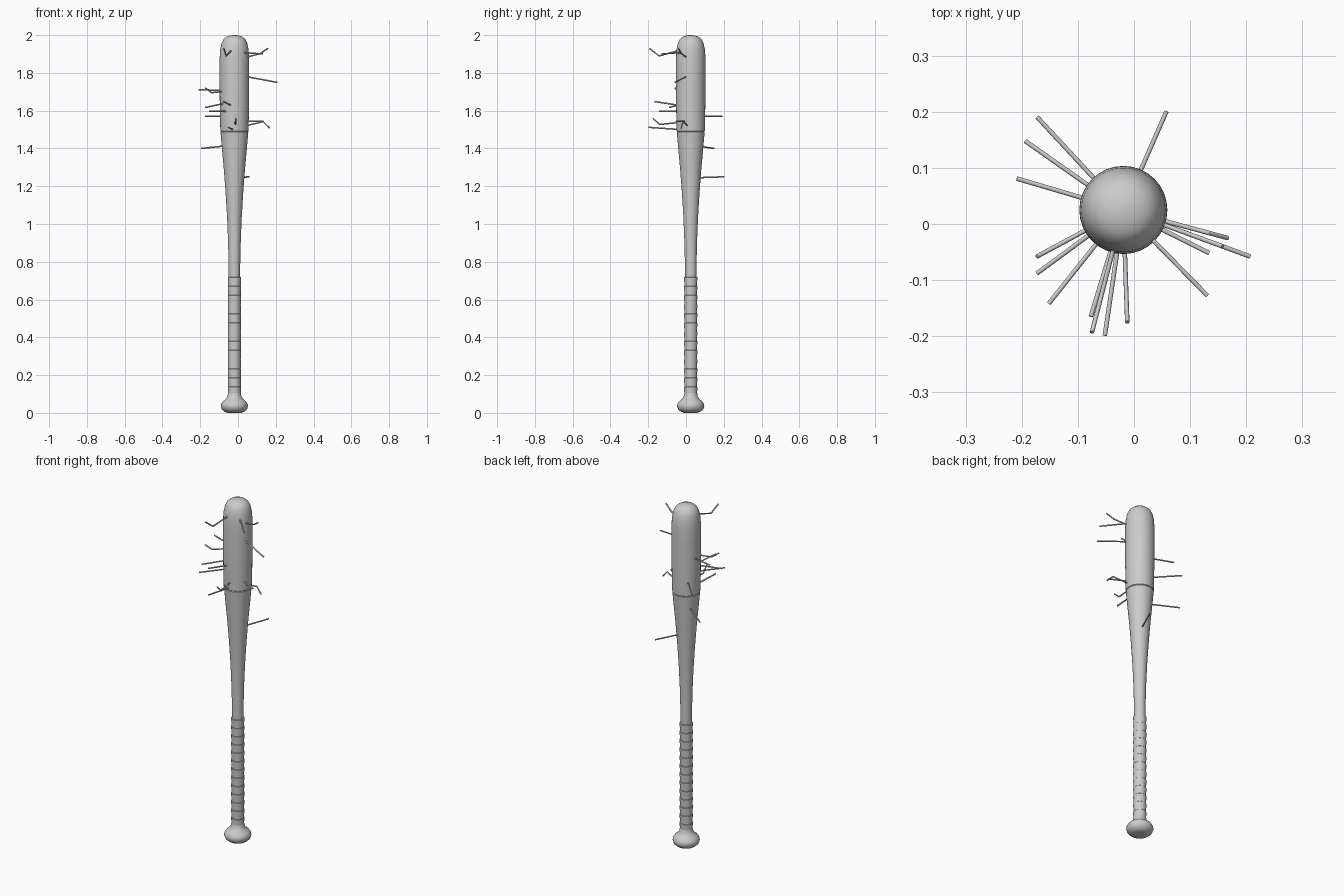
import bpy, bmesh, math
from mathutils import Vector

if "Cube" in bpy.data.objects:
    bpy.data.objects.remove(bpy.data.objects["Cube"])

CX, CY = -0.019, 0.025   # bat axis
SIDES = 32

grey = bpy.data.materials.new("plain light grey")
grey.diffuse_color = (0.6, 0.6, 0.6, 1)
grey.use_nodes = True
grey.node_tree.nodes["Principled BSDF"].inputs["Base Color"].default_value = grey.diffuse_color


def finish(name, bm, angle):
    bmesh.ops.recalc_face_normals(bm, faces=bm.faces)
    me = bpy.data.meshes.new(name)
    bm.to_mesh(me)
    bm.free()
    me.materials.append(grey)
    ob = bpy.data.objects.new(name, me)
    bpy.context.collection.objects.link(ob)
    bpy.ops.object.select_all(action='DESELECT')
    ob.select_set(True)
    bpy.context.view_layer.objects.active = ob
    bpy.ops.object.shade_smooth_by_angle(angle=math.radians(angle))
    return ob


def bridge(bm, a, b):
    n = len(a)
    for i in range(n):
        bm.faces.new((a[i], a[(i + 1) % n], b[(i + 1) % n], b[i]))


def lathe(name, profile, angle=40):
    """Turn (radius, z) points round the bat axis and cap both ends."""
    bm = bmesh.new()
    rings = []
    for r, z in profile:
        rings.append([bm.verts.new((CX + r * math.cos(2 * math.pi * i / SIDES),
                                    CY + r * math.sin(2 * math.pi * i / SIDES), z))
                      for i in range(SIDES)])
    for a, b in zip(rings, rings[1:]):
        bridge(bm, a, b)
    bm.faces.new(rings[0])
    bm.faces.new(rings[-1])
    return finish(name, bm, angle)


# Knob at the foot
lathe("knob", [(0.035, 0.0), (0.052, 0.006), (0.066, 0.018), (0.072, 0.034),
               (0.070, 0.048), (0.060, 0.062), (0.046, 0.073), (0.037, 0.088),
               (0.033, 0.11)])

# Wrapped grip: overlapping bands of tape
bands, z0, z1 = 13, 0.09, 0.72
grip = []
for i in range(bands):
    h = (z1 - z0) / bands
    grip += [(0.0335, z0 + i * h), (0.0352, z0 + (i + 1) * h - 0.002)]
grip.append((0.030, z1))
lathe("grip", grip, 30)

# Tapered shaft below the seam
lathe("shaft", [(0.030, 0.70), (0.031, 0.80), (0.034, 0.92), (0.039, 1.04),
                (0.047, 1.17), (0.056, 1.29), (0.066, 1.40), (0.0735, 1.486),
                (0.071, 1.489)])

# Barrel with domed end
lathe("barrel", [(0.071, 1.489), (0.0745, 1.492), (0.0765, 1.58), (0.078, 1.68),
                 (0.0785, 1.80), (0.078, 1.88), (0.075, 1.925), (0.068, 1.957),
                 (0.057, 1.979), (0.041, 1.992), (0.022, 1.998), (0.004, 2.0)])


def nail(index, tip, base_z, bend=None):
    """Nail pointing out from the axis; bend = (fraction along, height)."""
    tip = Vector(tip)
    axis = Vector((CX, CY, base_z))
    out = Vector((tip.x - CX, tip.y - CY, 0))
    path = [axis + out.normalized() * 0.04]
    if bend:
        p = axis + out * bend[0]
        p.z = bend[1]
        path.append(p)
    path.append(tip)
    side = out.normalized().cross(Vector((0, 0, 1)))
    bm = bmesh.new()
    rings = []
    for i, p in enumerate(path):
        d = (path[min(i + 1, len(path) - 1)] - path[max(i - 1, 0)]).normalized()
        up = side.cross(d)
        rings.append([bm.verts.new(p + 0.004 * (side * math.cos(k * math.pi / 4)
                                                + up * math.sin(k * math.pi / 4)))
                      for k in range(8)])
    for a, b in zip(rings, rings[1:]):
        bridge(bm, a, b)
    bm.faces.new(rings[0])
    bm.faces.new(rings[-1])
    finish("nail_%02d" % index, bm, 50)


# Nails: tip, height at the bat, optional bend
nails = [
    ((0.058, 0.201, 1.25), 1.245, None),
    ((-0.173, 0.191, 1.57), 1.57, None),
    ((-0.194, 0.148, 1.40), 1.415, None),
    ((-0.209, 0.081, 1.712), 1.705, None),
    ((-0.173, -0.058, 1.72), 1.705, (0.78, 1.695)),
    ((-0.173, -0.088, 1.617), 1.643, None),
    ((-0.152, -0.142, 1.596), 1.596, None),
    ((-0.077, -0.165, 1.648), 1.625, None),
    ((-0.075, -0.193, 1.93), 1.925, (0.77, 1.89)),
    ((-0.052, -0.199, 1.512), 1.499, None),
    ((-0.012, -0.175, 1.56), 1.540, (0.82, 1.527)),
    ((0.131, -0.128, 1.90), 1.91, None),
    ((0.134, -0.052, 1.543), 1.543, None),
    ((0.167, -0.025, 1.508), 1.515, (0.82, 1.542)),
    ((0.207, -0.058, 1.75), 1.785, None),
    ((0.158, -0.040, 1.93), 1.875, (0.77, 1.903)),
]
for i, (tip, base_z, bend) in enumerate(nails, 1):
    nail(i, tip, base_z, bend)
